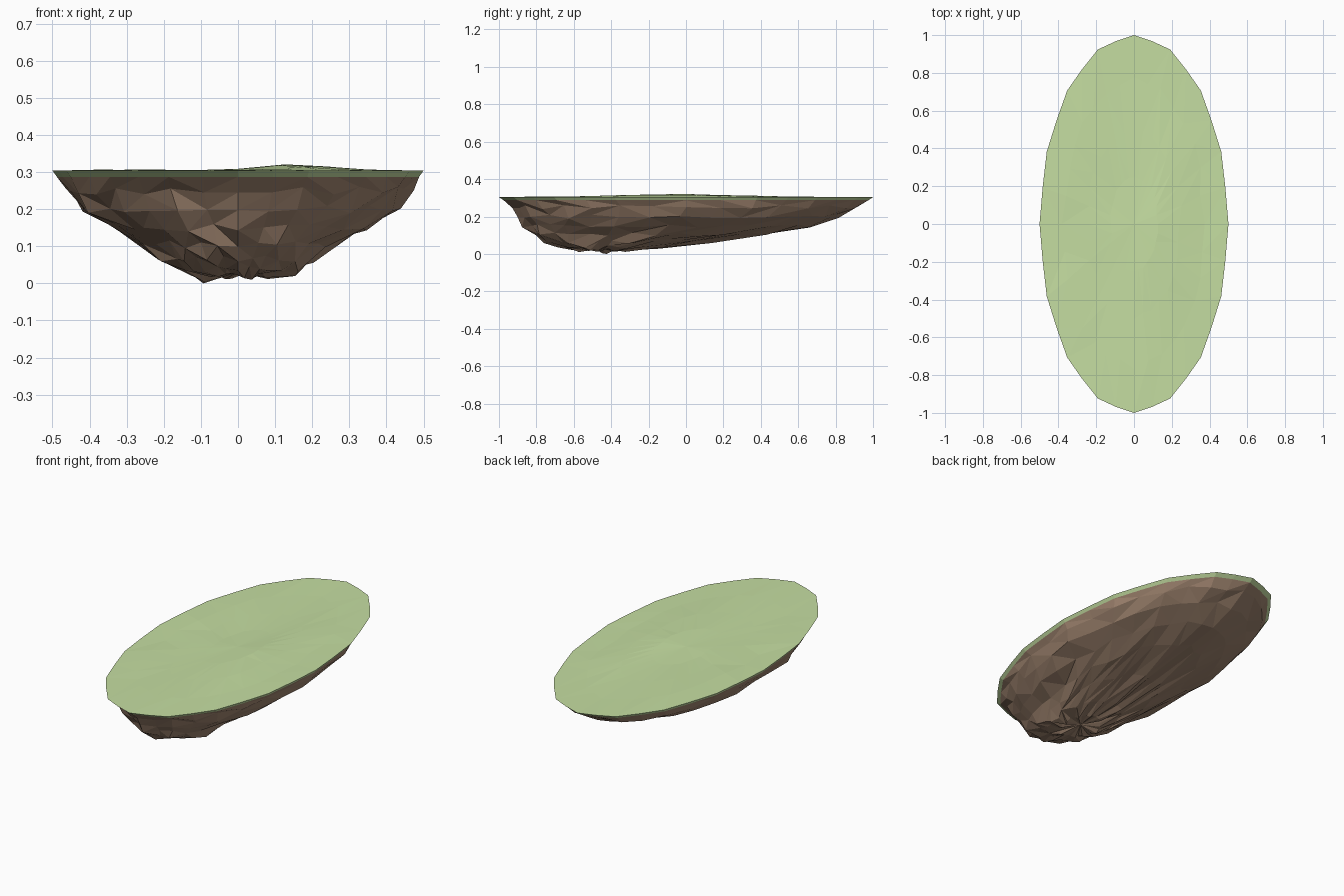
import bpy, bmesh, math, random
from mathutils import Vector, noise

if "Cube" in bpy.data.objects:
    bpy.data.objects.remove(bpy.data.objects["Cube"])

random.seed(7)
SIDES = 16


def material(name, color):
    m = bpy.data.materials.new(name)
    m.diffuse_color = (*color, 1)
    m.use_nodes = True
    m.node_tree.nodes["Principled BSDF"].inputs["Base Color"].default_value = m.diffuse_color
    return m


def unit_outline():
    # 16-sided circle with an extra point in the middle of each side
    c = [Vector((math.cos(i * math.tau / SIDES), math.sin(i * math.tau / SIDES)))
         for i in range(SIDES)]
    return [p for i in range(SIDES) for p in (c[i], (c[i] + c[(i + 1) % SIDES]) * 0.503)]


OUT = unit_outline()


def ring(bm, rx, y0, y1, height, jitter=0.0, jz=0.0):
    # elliptical ring; height may be a number or a function of x, y
    verts = []
    for p in OUT:
        x = rx * p.x * (1 + random.uniform(-jitter, jitter))
        y = (y0 + y1) / 2 + (y1 - y0) / 2 * p.y * (1 + random.uniform(-jitter, jitter) * 0.6)
        z = height(x, y) if callable(height) else height
        verts.append(bm.verts.new((x, y, z + random.uniform(-jz, jz))))
    return verts


def bridge(bm, a, b):
    # triangulated strip with random diagonals
    n = len(a)
    for i in range(n):
        j = (i + 1) % n
        if random.random() < 0.5:
            tris = ((a[i], a[j], b[j]), (a[i], b[j], b[i]))
        else:
            tris = ((a[i], a[j], b[i]), (a[j], b[j], b[i]))
        for t in tris:
            bm.faces.new(t)


def cap(bm, r, co):
    c = bm.verts.new(co)
    for i in range(len(r)):
        bm.faces.new((r[i], r[(i + 1) % len(r)], c))


def finish(bm, name, mat):
    me = bpy.data.meshes.new(name)
    bm.to_mesh(me)
    bm.free()
    me.materials.append(mat)
    ob = bpy.data.objects.new(name, me)
    bpy.context.collection.objects.link(ob)
    return ob


def ground(x, y):
    # gentle swell of the meadow
    bump = 0.016 * math.exp(-((x - 0.16) / 0.14) ** 2 - ((y + 0.05) / 0.4) ** 2)
    return 0.304 + bump + 0.005 * noise.noise((x * 6, y * 4, 1.3))


LIP = (0.488, -0.975, 0.975, 0.287)

# grass top with its thin overhanging lip
bm = bmesh.new()
lip = ring(bm, *LIP)
rim = ring(bm, 0.5, -1, 1, 0.304)
bridge(bm, lip, rim)
prev = rim
for s in (0.76, 0.5, 0.25):
    cur = ring(bm, 0.5 * s, -s, s, ground, 0.05)
    bridge(bm, prev, cur)
    prev = cur
cap(bm, prev, (0, 0, ground(0, 0)))
finish(bm, "grass_top", material("grass", (0.56, 0.73, 0.36)))

# rocky underside, deepest near the front: half width, front y, back y, z
levels = [(0.468, -0.925, 0.93, 0.25, 0.02), (0.43, -0.885, 0.82, 0.20, 0.03),
          (0.35, -0.86, 0.68, 0.15, 0.045), (0.27, -0.81, 0.48, 0.105, 0.07),
          (0.21, -0.75, 0.14, 0.066, 0.09), (0.155, -0.67, -0.16, 0.038, 0.1),
          (0.09, -0.58, -0.32, 0.022, 0.1)]
bm = bmesh.new()
prev = ring(bm, *LIP)
for rx, y0, y1, z, jit in levels:
    cur = ring(bm, rx, y0, y1, z, jit, 0.011)
    bridge(bm, cur, prev)
    prev = cur
cap(bm, prev[::-1], (0, -0.45, 0.03))
# small hanging knobs
for kx, ky, kz in ((-0.11, -0.43, 0.0), (0.03, -0.6, 0.01), (0.16, -0.5, 0.02)):
    near = sorted(bm.verts, key=lambda v: (v.co.x - kx) ** 2 + (v.co.y - ky) ** 2)
    for v, dz in zip(near[:3], (0, 0.004, 0.012)):
        v.co.z = kz + dz
near[0].co.x = 0.155
for v in bm.verts:
    v.co.z = max(v.co.z, 0)
min(bm.verts, key=lambda v: v.co.z).co.z = 0
finish(bm, "rock_base", material("rock", (0.36, 0.24, 0.165)))
